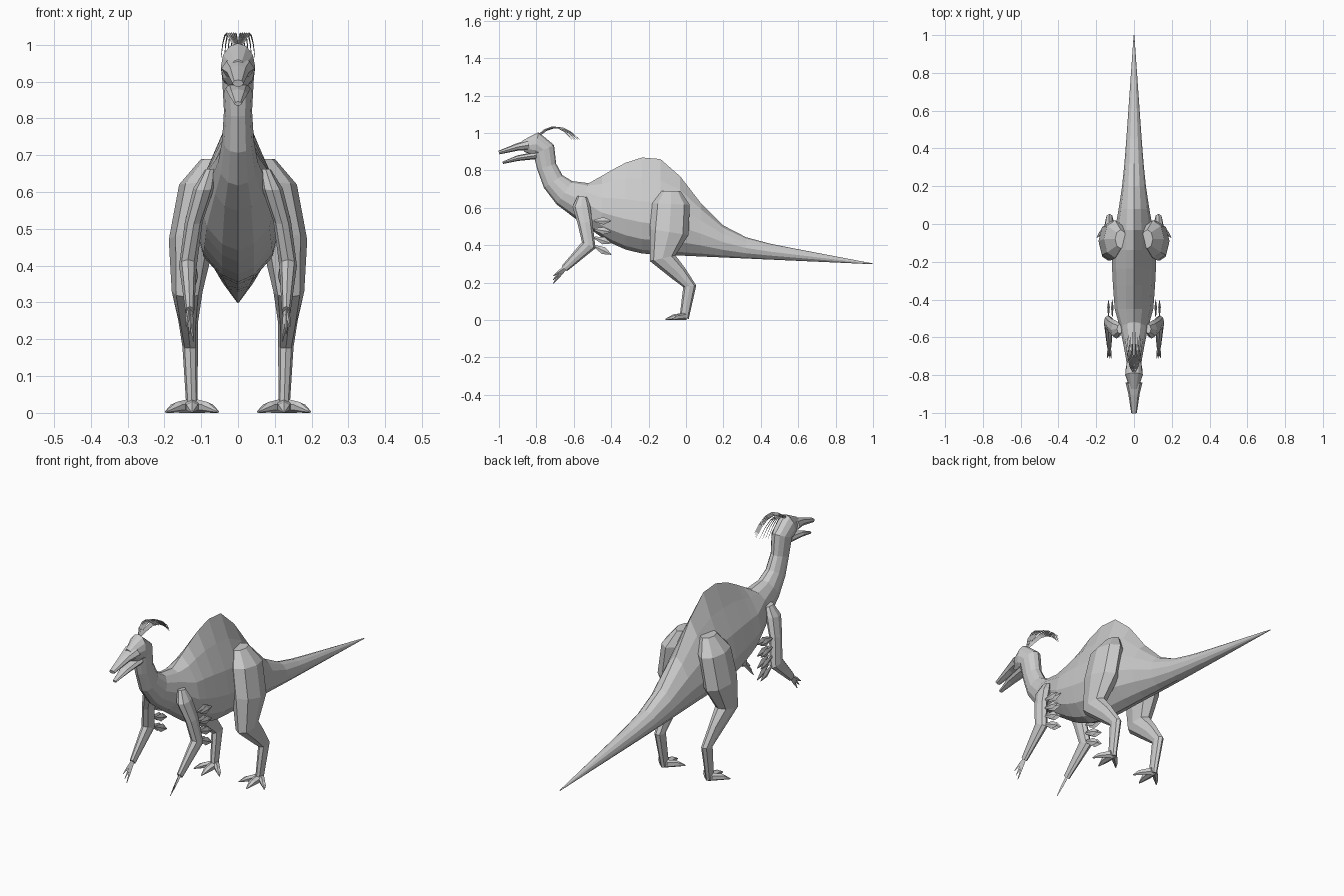
import bpy
import bmesh
from math import sin, cos, pi, exp
from mathutils import Vector

if "Cube" in bpy.data.objects:
    bpy.data.objects.remove(bpy.data.objects["Cube"])

SIDEWAYS = Vector((1, 0, 0))

# The single skin colour
skin = bpy.data.materials.new("pale_grey")
skin.use_nodes = True
grey = (0.6, 0.6, 0.6, 1)
skin.diffuse_color = grey
skin.node_tree.nodes["Principled BSDF"].inputs["Base Color"].default_value = grey


def ring(centre, up, depth, width, sides, skew=1):
    """Oval section; a skew below one narrows its upper half into a ridge."""
    points = []
    for i in range(sides):
        angle = 2 * pi * i / sides
        drop = ((1 - cos(angle)) / 2) ** skew
        across = sin(angle) * abs(sin(angle)) ** (1 - skew)
        points.append(centre + up * depth * (1 - 2 * drop) + SIDEWAYS * width * across)
    return points


def path_rings(stations, flat, sides):
    """Sections square to a path; every station is x, y, z and half depth."""
    centres = [Vector(station[:3]) for station in stations]
    last = len(centres) - 1
    rings = []
    for i, centre in enumerate(centres):
        along = centres[min(i + 1, last)] - centres[max(i - 1, 0)]
        up = SIDEWAYS.cross(along).normalized()
        depth = stations[i][3]
        rings.append(ring(centre, up, depth, depth * flat, sides))
    return rings


def add_loft(bm, rings):
    """Bridge neighbouring rings with quads and close both ends."""
    loops = [[bm.verts.new(point) for point in points] for points in rings]
    count = len(loops[0])
    for near, far in zip(loops, loops[1:]):
        for i in range(count):
            j = (i + 1) % count
            bm.faces.new((near[i], near[j], far[j], far[i]))
    bm.faces.new(loops[0])
    bm.faces.new(loops[-1])


def make_part(name, lofts, mirrored=False):
    """Build one object from its lofts, optionally on both sides."""
    bm = bmesh.new()
    for rings in lofts:
        add_loft(bm, rings)
    bmesh.ops.recalc_face_normals(bm, faces=bm.faces)
    mesh = bpy.data.meshes.new(name)
    bm.to_mesh(mesh)
    bm.free()
    mesh.materials.append(skin)
    part = bpy.data.objects.new(name, mesh)
    bpy.context.collection.objects.link(part)
    if mirrored:
        modifier = part.modifiers.new("mirror", "MIRROR")
        modifier.use_mirror_merge = False


def torso_ring(y, sides):
    """Straight tapering tail plus a bell-shaped hump and a rising chest."""
    to_tip = 1 - y
    reach = 0.26 if y > -0.16 else 0.38
    hump = exp(-((y + 0.16) / reach) ** 2)
    chest = max(0, -0.2 - y)
    top = 0.302 + 0.19 * to_tip + 0.345 * hump
    bottom = 0.298 + 0.045 * to_tip + 1.25 * chest ** 2
    width = 0.002 + 0.07 * min(to_tip, 1.15) + 0.035 * hump
    centre = Vector((0, y, (top + bottom) / 2))
    return ring(centre, Vector((0, 0, 1)), (top - bottom) / 2, width, sides, 1 - 0.45 * hump)


# Head and curved neck flowing into the humped torso and tail
neck = [
    (0, -0.87, 0.93, 0.03),
    (0, -0.8, 0.94, 0.065),
    (0, -0.76, 0.91, 0.06),
    (0, -0.745, 0.82, 0.053),
    (0, -0.71, 0.74, 0.06),
    (0, -0.65, 0.68, 0.075),
    (0, -0.56, 0.64, 0.1),
]
steps = 13
torso = [torso_ring(-0.45 + 1.45 * (i / steps) ** 1.3, 12) for i in range(steps + 1)]
make_part("head_body_and_tail", [path_rings(neck, 0.72, 12) + torso])

# Open beak
upper = [(0, -0.84, 0.935, 0.03), (0, -0.9, 0.925, 0.02), (0, -1, 0.895, 0.01)]
lower = [(0, -0.8, 0.88, 0.02), (0, -0.9, 0.865, 0.015), (0, -0.98, 0.84, 0.006)]
make_part("upper_beak", [path_rings(upper, 1.5, 8)])
make_part("lower_beak", [path_rings(lower, 1.7, 8)])

# Hind legs from hip to foot
leg = [
    (0.07, -0.08, 0.69, 0.05),
    (0.1, -0.08, 0.62, 0.1),
    (0.125, -0.09, 0.47, 0.105),
    (0.138, -0.125, 0.33, 0.07),
    (0.135, -0.04, 0.25, 0.045),
    (0.13, 0.02, 0.18, 0.035),
    (0.125, -0.01, 0.01, 0.025),
]
make_part("hind_legs", [path_rings(leg, 0.6, 8)], mirrored=True)

# Three spread, pointed toes on each foot
foot = Vector((0.125, 0, 0))
toes = []
for spread in (-1, 0, 1):
    reach = Vector((0.07 * spread, 0.04 * abs(spread) - 0.11, 0))
    toe = [
        (*foot, 0.02),
        (*(foot + reach * 0.6), 0.015),
        (*(foot + reach), 0.003),
    ]
    # Rest each section on the ground
    toe = [(x, y, radius, radius) for x, y, z, radius in toe]
    toes.append(path_rings(toe, 1.2, 6))
make_part("toes", toes, mirrored=True)

# Arms from shoulder to wrist
arm = [
    (0.075, -0.555, 0.66, 0.025),
    (0.093, -0.56, 0.61, 0.047),
    (0.12, -0.54, 0.52, 0.04),
    (0.136, -0.52, 0.4, 0.04),
    (0.131, -0.65, 0.275, 0.02),
]
make_part("arms", [path_rings(arm, 0.6, 8)], mirrored=True)

# Three long clawed fingers on each hand
wrist = Vector((0.131, -0.64, 0.285))
fingers = []
for spread in (-1, 0, 1):
    reach = Vector((0.01 * spread, -0.07, 0.02 * spread - 0.07))
    finger = [
        (*wrist, 0.011),
        (*(wrist + reach * 0.6), 0.008),
        (*(wrist + reach), 0.002),
    ]
    fingers.append(path_rings(finger, 0.7, 4))
make_part("fingers", fingers, mirrored=True)

# Leaf-shaped plumes hanging behind each arm
plumes = []
for row in range(4):
    root = Vector((0, -0.49, 0.53 - 0.045 * row))
    reach = Vector((0, 0.09, -0.015 * row))
    for x in (0.115, 0.135):
        root.x = x
        plume = [
            (*root, 0.006),
            (*(root + reach * 0.55), 0.02),
            (*(root + reach), 0.002),
        ]
        plumes.append(path_rings(plume, 0.35, 4))
make_part("arm_plumes", plumes, mirrored=True)

# Thin crest filaments arching back from the crown
filaments = []
for strand in range(5):
    length = 0.22 - 0.01 * strand
    spread = 0.01 + 0.009 * strand
    filament = []
    for i in range(6):
        t = i / 5
        height = 0.985 + 0.2 * t - 0.22 * t ** 2
        filament.append((spread * t ** 0.5, length * t - 0.79, height, 0.006 - 0.005 * t))
    filaments.append(path_rings(filament, 0.7, 4))
make_part("crest", filaments, mirrored=True)
